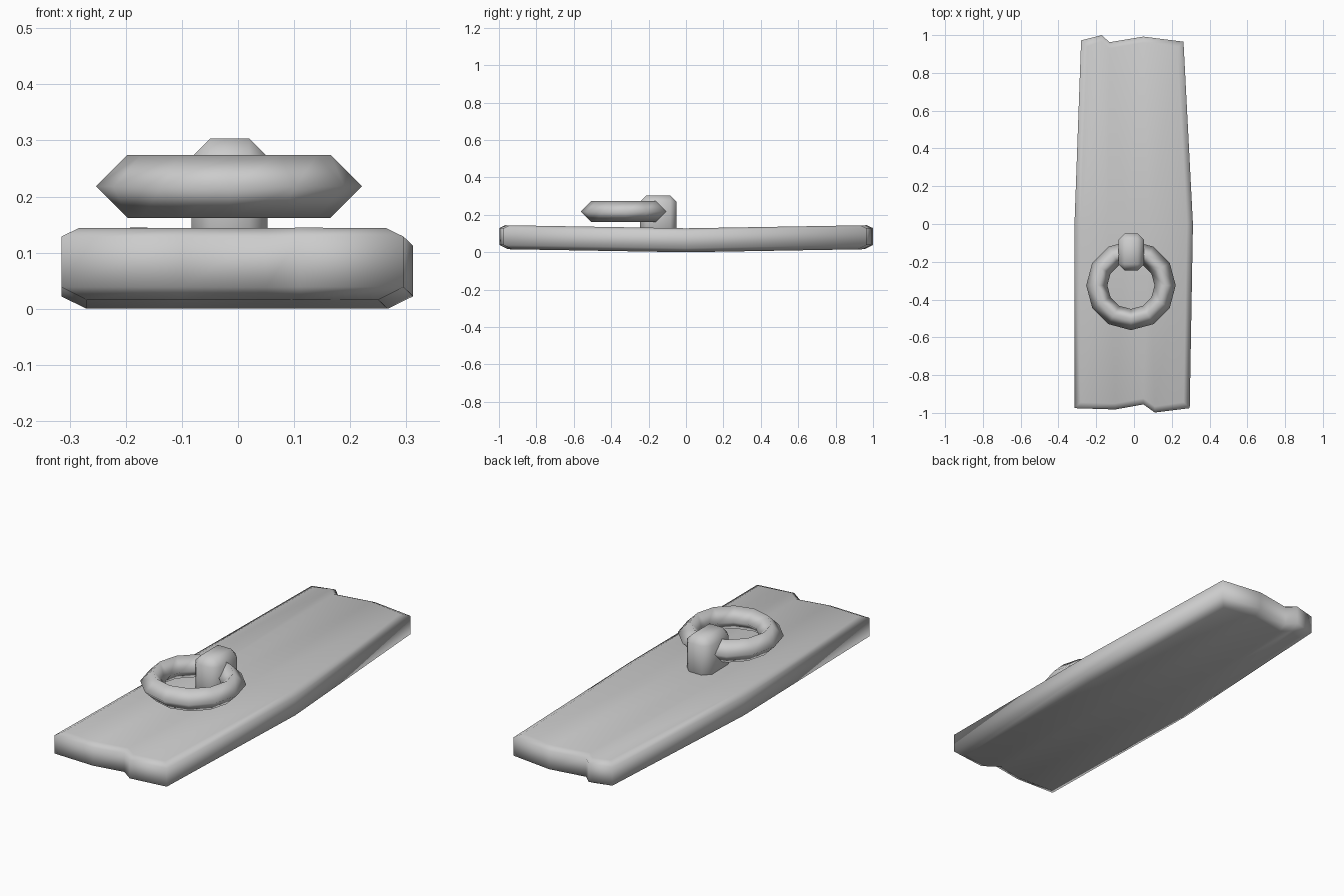
import bpy, bmesh, math

if "Cube" in bpy.data.objects:
    bpy.data.objects.remove(bpy.data.objects["Cube"])


def make_object(name, bm, angle):
    bmesh.ops.recalc_face_normals(bm, faces=bm.faces)
    mesh = bpy.data.meshes.new(name)
    bm.to_mesh(mesh)
    bm.free()
    ob = bpy.data.objects.new(name, mesh)
    bpy.context.collection.objects.link(ob)
    bpy.ops.object.select_all(action='DESELECT')
    bpy.context.view_layer.objects.active = ob
    ob.select_set(True)
    bpy.ops.object.shade_smooth_by_angle(angle=math.radians(angle))
    return ob


# Plank: worn board outline, rows run front, middle, back
ROWS = [
    [(-0.315, -0.975), (-0.10, -0.982), (0.05, -0.955), (0.11, -0.998), (0.295, -0.975)],
    [(-0.315, 0.0), (-0.14, 0.0), (-0.04, 0.0), (0.08, 0.0), (0.312, 0.0)],
    [(-0.28, 0.972), (-0.17, 1.0), (-0.13, 0.962), (0.05, 0.992), (0.262, 0.965)],
]


def layer(bm, inset, z, full):
    grid = {}
    for j, row in enumerate(ROWS):
        for i, (x, y) in enumerate(row):
            if not full and j == 1 and 0 < i < 4:
                continue
            x += inset * ((i == 0) - (i == 4))
            y += inset * ((j == 0) - (j == 2))
            grid[i, j] = bm.verts.new((x, y, z + 0.017 * abs(y)))
    return grid


rim = ([(i, 0) for i in range(5)] + [(4, 1)]
       + [(i, 2) for i in range(4, -1, -1)] + [(0, 1)])
bm = bmesh.new()
layers = [layer(bm, 0.045, 0.0, True), layer(bm, 0.0, 0.022, False),
          layer(bm, 0.0, 0.112, False), layer(bm, 0.032, 0.128, True)]
for lower, upper in zip(layers, layers[1:]):
    for a, b in zip(rim, rim[1:] + rim[:1]):
        bm.faces.new((lower[a], lower[b], upper[b], upper[a]))
for sheet in (layers[0], layers[3]):
    for j in range(2):
        for i in range(4):
            bm.faces.new((sheet[i, j], sheet[i + 1, j],
                          sheet[i + 1, j + 1], sheet[i, j + 1]))
make_object("plank", bm, 75)

# Ring: low-poly torus lying flat
bpy.ops.mesh.primitive_torus_add(major_segments=12, minor_segments=4,
                                 major_radius=0.181, minor_radius=0.056,
                                 location=(-0.016, -0.325, 0.218))
ring = bpy.context.object
ring.name = "ring"
bpy.ops.object.shade_smooth()

# Staple: chamfered block that holds the ring to the plank
bm = bmesh.new()
bmesh.ops.create_cube(bm, size=1)
for v in bm.verts:
    v.co.x = v.co.x * 0.136 - 0.015
    v.co.y = v.co.y * 0.194 - 0.148
    v.co.z = v.co.z * 0.233 + 0.1865
bmesh.ops.bevel(bm, geom=bm.edges[:], offset=0.033, segments=1,
                profile=0.5, affect='EDGES')
make_object("staple", bm, 75)
